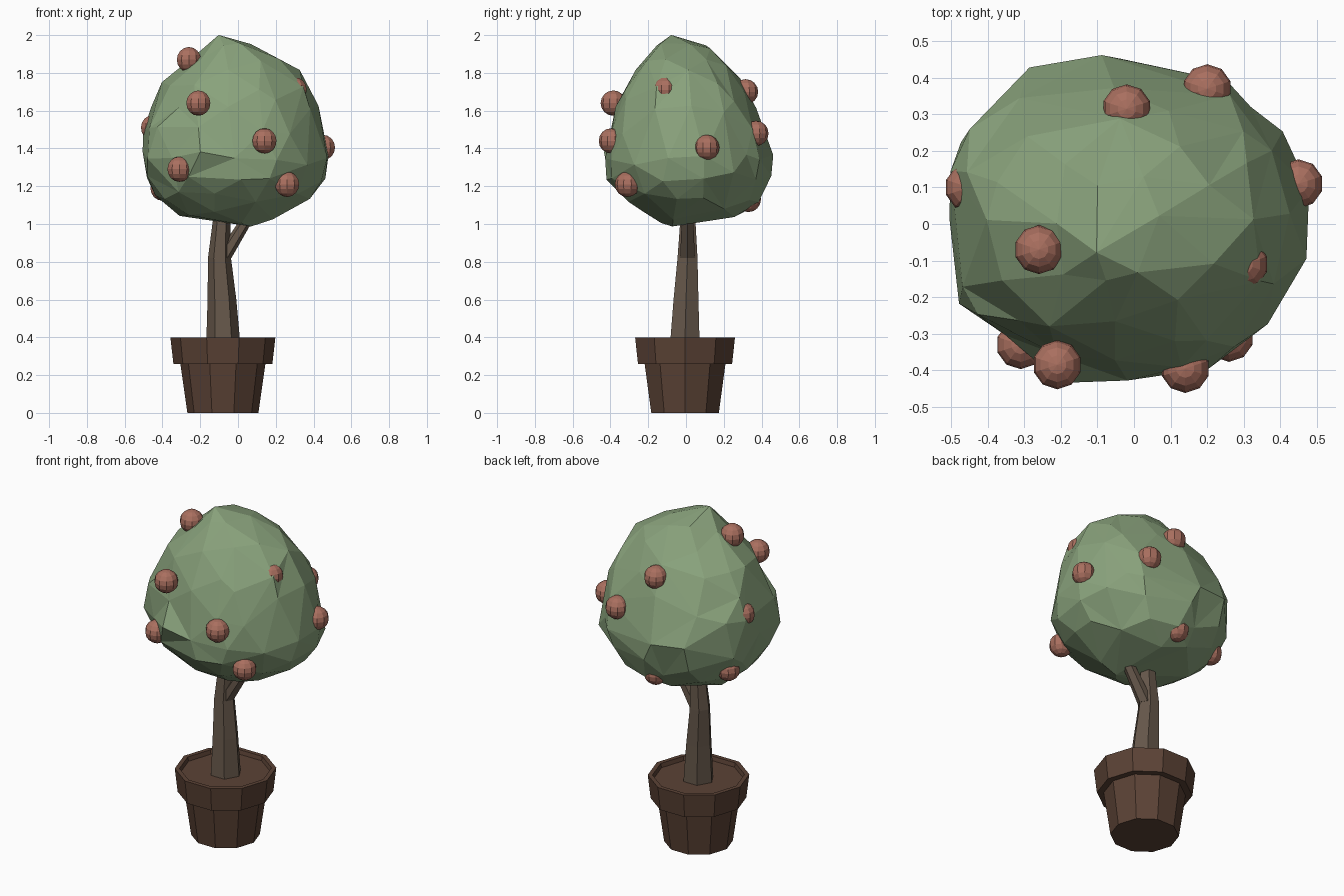
import bpy, bmesh, math, random
from mathutils import Vector

if "Cube" in bpy.data.objects:
    bpy.data.objects.remove(bpy.data.objects["Cube"])

random.seed(7)


def material(name, rgb):
    m = bpy.data.materials.new(name)
    m.diffuse_color = (*rgb, 1)
    m.use_nodes = True
    m.node_tree.nodes["Principled BSDF"].inputs["Base Color"].default_value = m.diffuse_color
    return m


BARK = material("bark", (0.13, 0.095, 0.068))
CLAY = material("clay", (0.105, 0.055, 0.036))
LEAF = material("leaf", (0.25, 0.36, 0.20))
FRUIT = material("fruit", (0.40, 0.16, 0.115))


def finish(bm, name, mat):
    bmesh.ops.recalc_face_normals(bm, faces=bm.faces)
    me = bpy.data.meshes.new(name)
    bm.to_mesh(me)
    bm.free()
    me.materials.append(mat)
    ob = bpy.data.objects.new(name, me)
    bpy.context.collection.objects.link(ob)
    return ob


def loft(name, mat, rings, sides):
    """Rings are (x, y, z, radius); consecutive rings are bridged, ends capped."""
    bm = bmesh.new()
    loops = []
    for x, y, z, r in rings:
        angles = [math.tau * i / sides for i in range(sides)]
        loops.append([bm.verts.new((x + r * math.cos(a), y + r * math.sin(a), z)) for a in angles])
    for a, b in zip(loops, loops[1:]):
        for i in range(sides):
            j = (i + 1) % sides
            bm.faces.new((a[i], a[j], b[j], b[i]))
    bm.faces.new(loops[0])
    bm.faces.new(loops[-1])
    return finish(bm, name, mat)


# Pot with stepped rim, and the soil recessed inside it
PX, PY = -0.08, -0.005
pot = [(0.0, 0.188), (0.26, 0.225), (0.26, 0.262), (0.40, 0.278), (0.40, 0.252), (0.375, 0.247)]
loft("pot", CLAY, [(PX, PY, z, r) for z, r in pot], 10)

# Trunk and side branch
loft("trunk", BARK, [(-0.078, -0.006, 0.37, 0.09), (-0.085, 0.0, 0.60, 0.076),
                     (-0.098, 0.008, 0.82, 0.061), (-0.085, 0.01, 1.05, 0.044),
                     (-0.08, 0.01, 1.25, 0.035)], 6)
loft("branch", BARK, [(-0.08, 0.008, 0.82, 0.045), (0.038, 0.008, 1.01, 0.036),
                      (0.12, 0.008, 1.15, 0.03)], 6)

# Foliage: sphere fitted to the crown outline (z, xmin, xmax, ymin, ymax)
OUTLINE = [
    (0.99, 0.03, 0.08, -0.10, -0.05), (1.04, -0.31, 0.22, -0.20, 0.28),
    (1.10, -0.40, 0.36, -0.30, 0.37), (1.24, -0.46, 0.47, -0.42, 0.44),
    (1.38, -0.50, 0.49, -0.455, 0.455), (1.50, -0.47, 0.46, -0.41, 0.42),
    (1.64, -0.44, 0.41, -0.37, 0.36), (1.75, -0.39, 0.36, -0.31, 0.30),
    (1.84, -0.28, 0.31, -0.25, 0.22), (1.95, -0.16, 0.08, -0.16, 0.12),
    (2.00, -0.11, -0.10, -0.08, -0.08)]


def extents(z):
    for a, b in zip(OUTLINE, OUTLINE[1:]):
        if z <= b[0]:
            t = (z - a[0]) / (b[0] - a[0])
            return [p + (q - p) * t for p, q in zip(a[1:], b[1:])]
    return OUTLINE[-1][1:]


bm = bmesh.new()
bmesh.ops.create_icosphere(bm, subdivisions=3, radius=1)
for v in bm.verts:
    d = v.co.normalized()
    rho = math.hypot(d.x, d.y)
    a = math.atan2(d.y, d.x) + random.uniform(-0.08, 0.08)
    z = min(2.0, max(0.99, 1.495 + 0.505 * d.z + random.uniform(-0.02, 0.02) * rho))
    x0, x1, y0, y1 = extents(z)
    # the left side bulges into a corner at the back
    bulge = (0.13 * max(0, math.cos(a - 2.53)) ** 6 + 0.06 * max(0, math.cos(a - 3.6)) ** 6) * rho ** 4
    s = 1 + bulge + random.uniform(-0.055, 0.045) * rho
    x = (x0 + x1) / 2 + (x1 - x0) / 2 * math.cos(a) * s
    y = (y0 + y1) / 2 + (y1 - y0) / 2 * math.sin(a) * s
    v.co = (max(-0.5, min(0.49, x)), max(-0.455, min(0.46, y)), z)
crown = finish(bm, "foliage", LEAF)
dec = crown.modifiers.new("chunky_facets", "DECIMATE")
dec.ratio = 0.55

# Round fruits set into the crown
FRUITS = [(-0.26, -0.07, 1.87), (0.30, -0.11, 1.71), (0.45, 0.11, 1.405), (-0.21, -0.385, 1.64),
          (0.14, -0.395, 1.44), (0.26, -0.31, 1.21), (-0.31, -0.33, 1.29), (-0.45, 0.10, 1.51),
          (-0.02, 0.315, 1.70), (0.20, 0.37, 1.48), (-0.03, 0.33, 1.13), (-0.40, 0.17, 1.19)]
for i, p in enumerate(FRUITS):
    bm = bmesh.new()
    bmesh.ops.create_uvsphere(bm, u_segments=10, v_segments=8, radius=0.067)
    bmesh.ops.translate(bm, verts=bm.verts, vec=Vector(p))
    finish(bm, f"fruit_{i + 1}", FRUIT)
